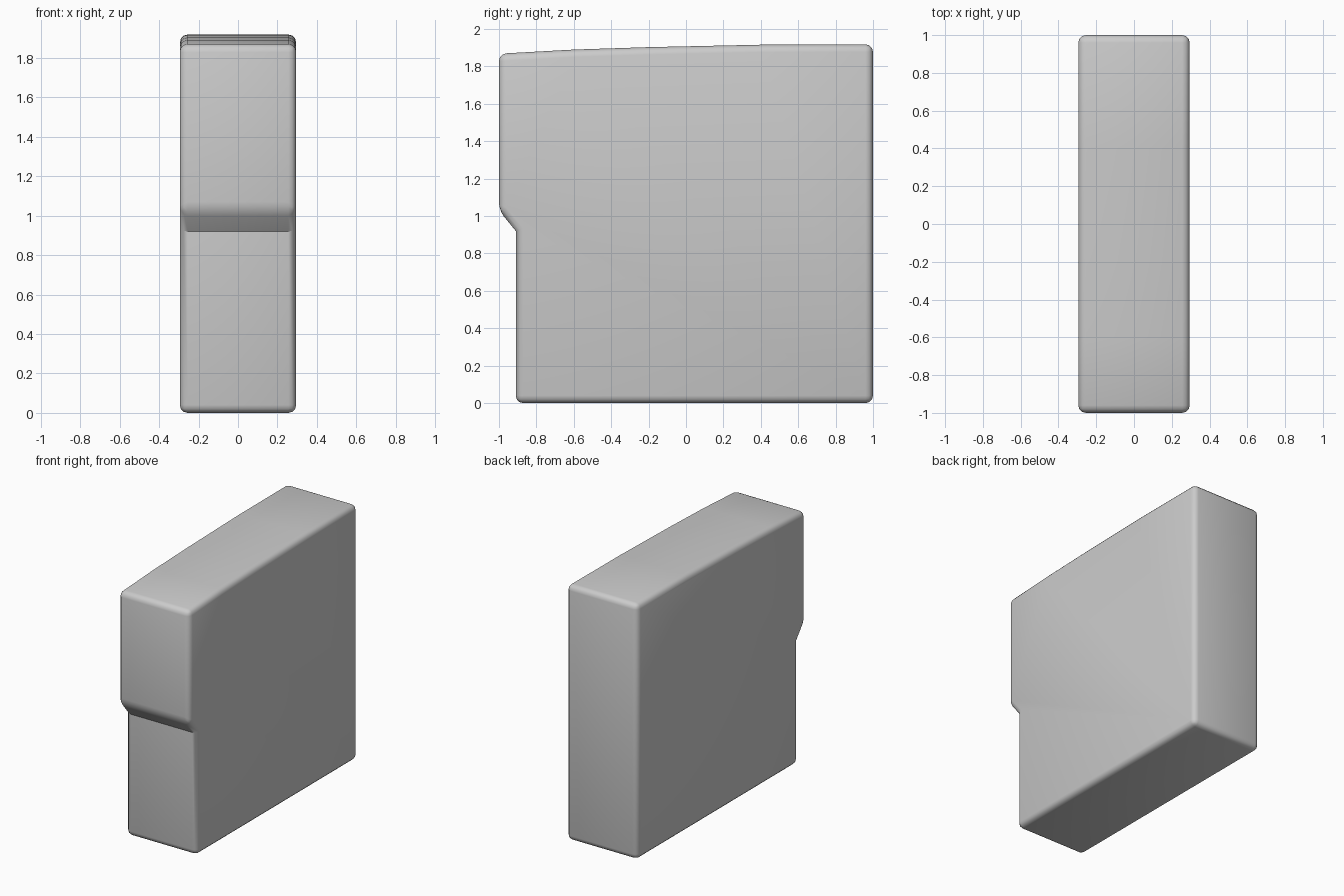
import bpy, bmesh

if "Cube" in bpy.data.objects:
    bpy.data.objects.remove(bpy.data.objects["Cube"])

HALF_WIDTH = 0.295
BEVEL = 0.04

# Side profile (y, z): gently crowned top, stepped front
profile = [(-0.91, 0), (1, 0), (1, 1.918), (0.4, 1.916), (-0.2, 1.903),
           (-0.6, 1.89), (-1, 1.868), (-1, 1.03), (-0.91, 0.92)]
soft_edges = {3, 4, 5, 8}  # crown points and the inner crease stay unbevelled

bm = bmesh.new()
left = [bm.verts.new((-HALF_WIDTH, y, z)) for y, z in profile]
right = [bm.verts.new((HALF_WIDTH, y, z)) for y, z in profile]
bm.faces.new(left)
bm.faces.new(right[::-1])
n = len(profile)
for i in range(n):
    j = (i + 1) % n
    bm.faces.new((left[i], right[i], right[j], left[j]))
bmesh.ops.recalc_face_normals(bm, faces=bm.faces[:])

# Round the outer edges
keep = {bm.edges.get((left[i], right[i])) for i in soft_edges}
bmesh.ops.bevel(bm, geom=[e for e in bm.edges if e not in keep], offset=BEVEL,
                offset_type='OFFSET', segments=3, profile=0.5,
                affect='EDGES', clamp_overlap=True)
bmesh.ops.recalc_face_normals(bm, faces=bm.faces[:])

mesh = bpy.data.meshes.new("stepped_case")
bm.to_mesh(mesh)
bm.free()
case = bpy.data.objects.new("stepped_case", mesh)
bpy.context.collection.objects.link(case)

# Smooth shading with the front crease kept sharp
bpy.context.view_layer.objects.active = case
case.select_set(True)
bpy.ops.object.shade_smooth_by_angle(angle=0.6)
